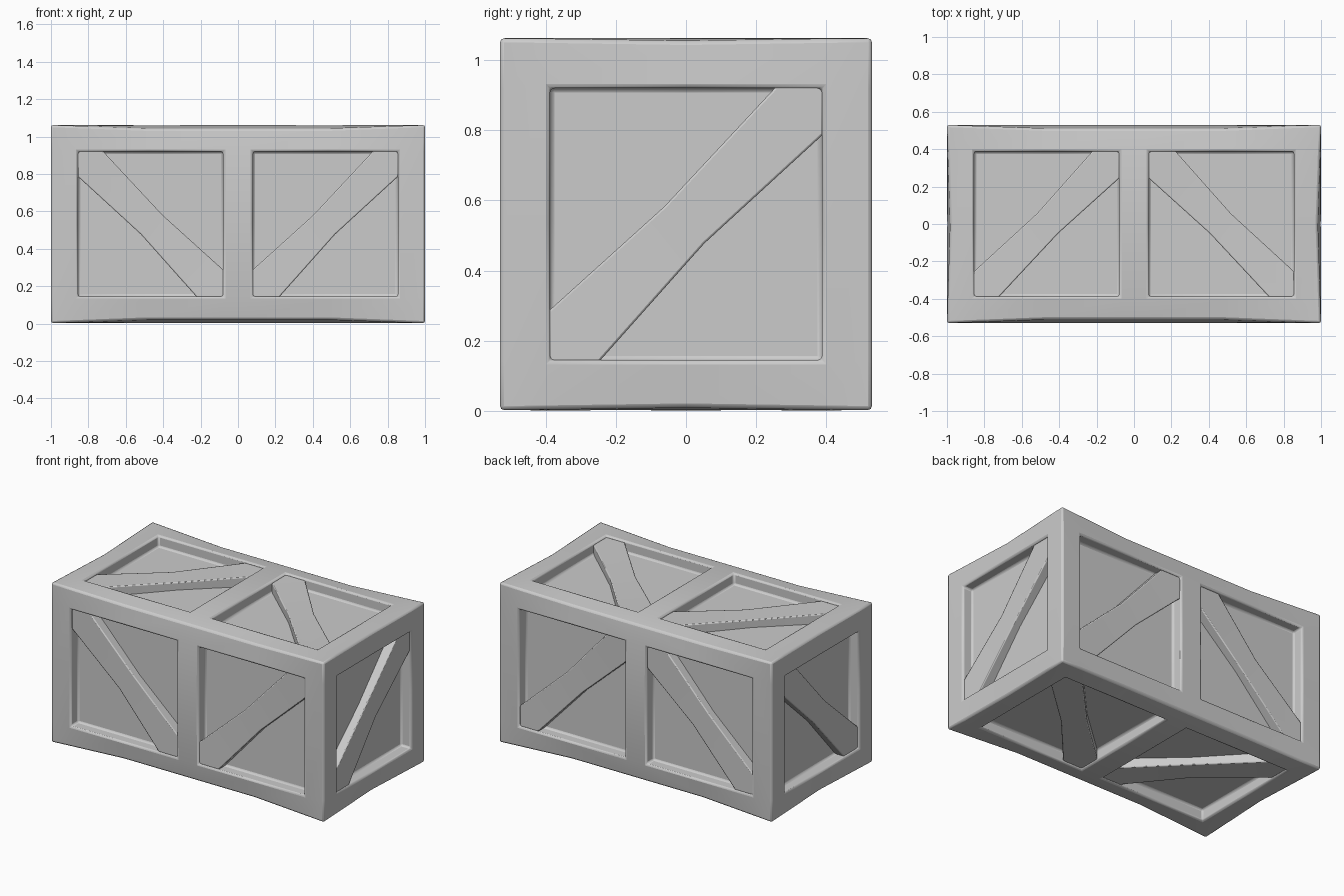
import bpy, bmesh
from mathutils import Vector

if "Cube" in bpy.data.objects:
    bpy.data.objects.remove(bpy.data.objects["Cube"])

HX, HY = 1.0, 0.53          # half length, half width/height
CZ = 0.532                  # centre height
WIN = 0.387                 # half size of a window
WX = 0.467                  # window centre along the long side
DEPTH = 0.075               # panel recess

XS = [-1, -0.855, -0.48, -0.08, 0.08, 0.48, 0.855, 1]
YS = [-0.53, -0.387, 0, 0.387, 0.53]


def finish(bm, name, bevel):
    bmesh.ops.recalc_face_normals(bm, faces=bm.faces)
    me = bpy.data.meshes.new(name)
    bm.to_mesh(me)
    bm.free()
    ob = bpy.data.objects.new(name, me)
    bpy.context.collection.objects.link(ob)
    ob.location.z = CZ
    m = ob.modifiers.new("soft_edges", 'BEVEL')
    m.width, m.segments, m.limit_method = bevel, 2, 'ANGLE'
    m.angle_limit = 0.6
    bpy.context.view_layer.objects.active = ob
    ob.select_set(True)
    bpy.ops.object.shade_smooth_by_angle(angle=0.6)
    ob.select_set(False)
    return ob


def worn(p):
    """Pull the middle of the long and short outer edges inwards."""
    x, y, z = p
    ex, ey, ez = abs(x) > 0.99, abs(y) > 0.52, abs(z) > 0.52
    if ey and ez:
        k = 0.02 * min(1, (1 - abs(x)) / 0.52)
        y -= k if y > 0 else -k
        z -= k if z > 0 else -k
    elif ex and ez:
        k = 1 - abs(y) / HY
        x *= 1 - 0.018 * k
        z *= 1 - 0.015 * k
    return Vector((x, y, z))


# Crate body: gridded box with worn edges and recessed windows
bm = bmesh.new()
axes = [XS, YS, YS]
for n in range(3):
    a, b = [i for i in range(3) if i != n]
    for s in (-1, 1):
        for i in range(len(axes[a]) - 1):
            for j in range(len(axes[b]) - 1):
                vs = []
                for di, dj in ((0, 0), (1, 0), (1, 1), (0, 1)):
                    p = [0, 0, 0]
                    p[a], p[b] = axes[a][i + di], axes[b][j + dj]
                    p[n] = s * axes[n][-1]
                    vs.append(bm.verts.new(p))
                bm.faces.new(vs)
bmesh.ops.remove_doubles(bm, verts=bm.verts, dist=0.0005)
bmesh.ops.recalc_face_normals(bm, faces=bm.faces)


def in_window(f):
    c = f.calc_center_median()
    side = max(range(3), key=lambda i: abs(f.normal[i]))
    if side == 0:
        return abs(c.y) < WIN and abs(c.z) < WIN
    other = c.z if side == 1 else c.y
    return abs(other) < WIN and 0.08 < abs(c.x) < 0.855


holes = [(f, f.normal.copy()) for f in bm.faces if in_window(f)]
for n in range(3):
    for s in (-1, 1):
        fs = [f for f, nn in holes if nn[n] * s > 0.9]
        r = bmesh.ops.extrude_face_region(bm, geom=fs)
        off = Vector((0, 0, 0))
        off[n] = -s * DEPTH
        bmesh.ops.translate(bm, vec=off, verts=[v for v in r['geom'] if isinstance(v, bmesh.types.BMVert)])
        bmesh.ops.delete(bm, geom=[f for f in fs if f.is_valid], context='FACES')
for v in bm.verts:
    v.co = worn(v.co)
finish(bm, "crate_frame", 0.012)


# Diagonal braces: waisted plank running from (-u,-v) to (+u,+v)
H = WIN + 0.004
OUTLINE = [(-H, -H), (-H + 0.144, -H), (0.052, -0.055), (H, H - 0.135),
           (H, H), (H - 0.135, H), (-0.062, 0.05), (-H, -H + 0.144)]


def brace(name, centre, u, v, n):
    c, u, v, n = map(Vector, (centre, u, v, n))
    bm = bmesh.new()
    top, low = [], []
    for i, (a, b) in enumerate(OUTLINE):
        d = 0.024 if i in (2, 6) else 0.012
        p = c + u * a + v * b
        top.append(bm.verts.new(p - n * d))
        low.append(bm.verts.new(p - n * (DEPTH + 0.02)))
    for ring in (top, low):
        bm.faces.new([ring[i] for i in (0, 1, 2, 6, 7)])
        bm.faces.new([ring[i] for i in (2, 3, 4, 5, 6)])
    for i in range(8):
        j = (i + 1) % 8
        bm.faces.new((top[i], top[j], low[j], low[i]))
    finish(bm, name, 0.006)


for s, side in ((1, "right"), (-1, "left")):
    u = (s, 0, 0)
    brace("front_brace_" + side, (s * WX, -HY, 0), u, (0, 0, 1), (0, -1, 0))
    brace("back_brace_" + side, (s * WX, HY, 0), u, (0, 0, -1), (0, 1, 0))
    brace("top_brace_" + side, (s * WX, 0, HY), u, (0, -1, 0), (0, 0, 1))
    brace("bottom_brace_" + side, (s * WX, 0, -HY), u, (0, 1, 0), (0, 0, -1))
    brace("end_brace_" + side, (s * HX, 0, 0), (0, 1, 0), (0, 0, 1), u)
